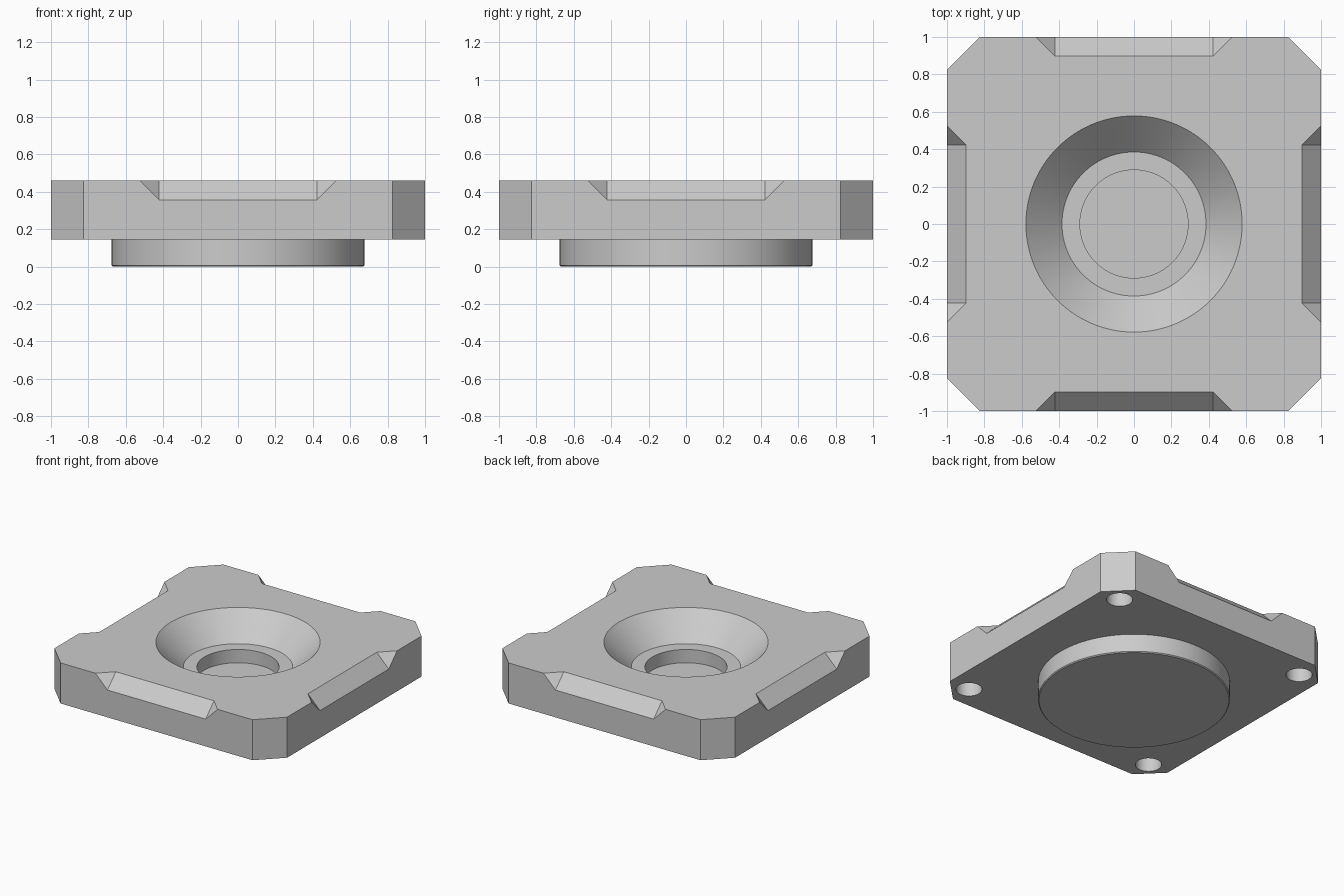
import bpy, bmesh
from math import pi, cos, sin
from mathutils import Matrix

cube = bpy.data.objects.get("Cube")
if cube:
    bpy.data.objects.remove(cube, do_unlink=True)

BOTTOM, TOP = 0.145, 0.46      # plate heights
CORNER = 0.825                 # where the corner cuts start
NOTCH = 0.103                  # depth of the edge notches
SEGMENTS = 128

grey = bpy.data.materials.new("light_grey")
grey.use_nodes = True
colour = (0.6, 0.6, 0.6, 1)
grey.diffuse_color = colour
grey.node_tree.nodes["Principled BSDF"].inputs["Base Color"].default_value = colour


def make_object(name, bm):
    bmesh.ops.recalc_face_normals(bm, faces=bm.faces)
    mesh = bpy.data.meshes.new(name)
    bm.to_mesh(mesh)
    bm.free()
    mesh.materials.append(grey)
    obj = bpy.data.objects.new(name, mesh)
    bpy.context.collection.objects.link(obj)
    return obj


def turned(name, profile, segments=SEGMENTS, centre=(0, 0)):
    """Closed solid of revolution from (radius, height) points."""
    bm = bmesh.new()
    rings = []
    for r, z in profile:
        angles = [2 * pi * i / segments for i in range(segments)]
        rings.append([bm.verts.new((centre[0] + r * cos(a), centre[1] + r * sin(a), z)) for a in angles])
    for low, high in zip(rings, rings[1:]):
        for i in range(segments):
            j = (i + 1) % segments
            bm.faces.new((low[i], low[j], high[j], high[i]))
    bm.faces.new(rings[0])
    bm.faces.new(rings[-1])
    return make_object(name, bm)


def notch_cutter(angle):
    """Flared wedge that bevels the middle of one top edge."""
    bm = bmesh.new()
    for d in (0, 0.3):
        for t in (-0.3, 0.3):
            for side in (-1, 1):
                bm.verts.new((side * (0.422 + d), 1 - NOTCH / 2 - t + d / 2, TOP - NOTCH / 2 + t + d / 2))
    bmesh.ops.convex_hull(bm, input=bm.verts)
    bmesh.ops.transform(bm, matrix=Matrix.Rotation(angle, 4, "Z"), verts=bm.verts)
    return make_object("notch_cutter", bm)


# Square plate with cut corners
bm = bmesh.new()
outline = [(1, -CORNER), (1, CORNER), (CORNER, 1), (-CORNER, 1),
           (-1, CORNER), (-1, -CORNER), (-CORNER, -1), (CORNER, -1)]
face = bm.faces.new([bm.verts.new((x, y, BOTTOM)) for x, y in outline])
extruded = bmesh.ops.extrude_face_region(bm, geom=[face])["geom"]
bmesh.ops.translate(bm, vec=(0, 0, TOP - BOTTOM),
                    verts=[v for v in extruded if isinstance(v, bmesh.types.BMVert)])
plate = make_object("base_plate", bm)

# Round foot under the plate, with a slightly eased lower rim
foot = turned("round_foot", [(0.668, 0), (0.675, 0.007), (0.675, BOTTOM + 0.01)])

# Funnel and stepped pocket in the top
pocket = turned("pocket_cutter", [(0.289, 0.165), (0.289, 0.268), (0.385, 0.268),
                                  (0.578, TOP), (0.678, TOP + 0.1)])

# Blind holes under the corners
holes = [turned("hole_cutter", [(0.092, 0), (0.092, BOTTOM + 0.17)], 48, (x, y))
         for x in (-CORNER, CORNER) for y in (-CORNER, CORNER)]

# Notches in the four top edges
notches = [notch_cutter(i * pi / 2) for i in range(4)]

# Join the foot and carve everything else
bpy.context.view_layer.objects.active = plate
for tool in [foot, pocket] + holes + notches:
    mod = plate.modifiers.new("shape", "BOOLEAN")
    mod.operation = "UNION" if tool is foot else "DIFFERENCE"
    mod.solver = "EXACT"
    mod.object = tool
    bpy.ops.object.modifier_apply(modifier=mod.name)
    bpy.data.objects.remove(tool, do_unlink=True)

bpy.ops.object.select_all(action="DESELECT")
plate.select_set(True)
bpy.ops.object.shade_smooth_by_angle(angle=pi / 7)
